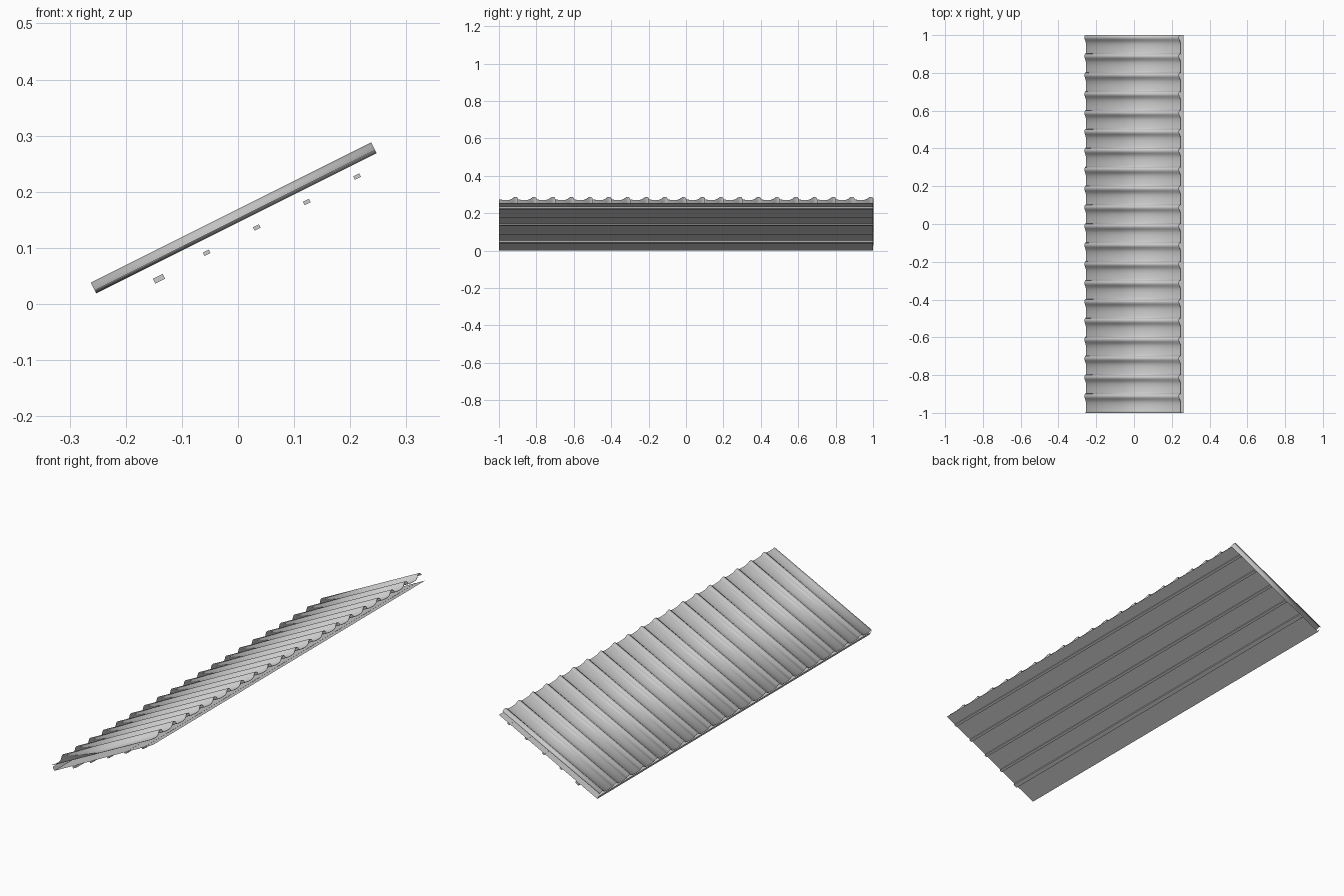
import bpy
import bmesh
from mathutils import Vector

cube = bpy.data.objects.get("Cube")
if cube:
    bpy.data.objects.remove(cube, do_unlink=True)

grey = bpy.data.materials.new("light_grey")
grey.use_nodes = True
grey.diffuse_color = (0.6, 0.6, 0.6, 1)
grey.node_tree.nodes["Principled BSDF"].inputs["Base Color"].default_value = (0.6, 0.6, 0.6, 1)

# Roof pitch: directions up the slope and out of it
UP = Vector((2, 0, 1)).normalized()
OUT = Vector((-1, 0, 2)).normalized()


def extrude_profile(name, points, direction, closed=False):
    """Sweep a line of points along a direction, capping it if closed."""
    bm = bmesh.new()
    near = [bm.verts.new(p) for p in points]
    far = [bm.verts.new(Vector(p) + direction) for p in points]
    count = len(points)
    for i in range(count if closed else count - 1):
        j = (i + 1) % count
        bm.faces.new((near[i], near[j], far[j], far[i]))
    if closed:
        bm.faces.new(near)
        bm.faces.new(far)
        bmesh.ops.recalc_face_normals(bm, faces=bm.faces)
    mesh = bpy.data.meshes.new(name)
    bm.to_mesh(mesh)
    bm.free()
    mesh.materials.append(grey)
    obj = bpy.data.objects.new(name, mesh)
    bpy.context.collection.objects.link(obj)
    return obj


# Rolled tiles: a broad trough rising to a narrow roll, repeated along the eave
ROLL = [(0, 0.25), (0.1, 0.12), (0.25, 0.03), (0.4, 0), (0.55, 0.08), (0.67, 0.3),
        (0.76, 0.7), (0.82, 0.92), (0.88, 1), (0.94, 0.92), (0.985, 0.65)]
COLUMNS = 20
pitch = 2 / COLUMNS
eave = Vector((-0.252, 0, 0.017))
section = []
for column in range(COLUMNS):
    for along, height in ROLL:
        section.append(eave + OUT * (0.002 + 0.0195 * height)
                       + Vector((0, -1 + pitch * (column + along), 0)))
section.append(section[-1] + Vector((0, pitch * 0.015, 0)) - OUT * 0.004)
tiles = extrude_profile("roof_tiles", section, UP * 0.559)
thickness = tiles.modifiers.new("thickness", 'SOLIDIFY')
thickness.thickness = 0.002
thickness.offset = -1
bpy.context.view_layer.objects.active = tiles
tiles.select_set(True)
bpy.ops.object.shade_smooth_by_angle(angle=0.6)

# Flat underlay sheet and the strip closing the eave
WIDTH = Vector((0, 2, 0))
low, high = Vector((-0.244, -1, 0)), Vector((0.262, -1, 0.2555))
extrude_profile("underlay_sheet", [low, high], WIDTH)
extrude_profile("eave_strip", [low, low + Vector((-0.005, 0, 0.009)),
                               low + Vector((-0.009, 0, 0.016))], WIDTH)


# Battens hanging under the sheet, the lowest one larger
def batten(name, x, z, length, depth):
    centre = Vector((x, -1, z))
    corners = [centre + UP * length / 2 * a + OUT * depth / 2 * b
               for a, b in ((-1, -1), (1, -1), (1, 1), (-1, 1))]
    extrude_profile(name, corners, WIDTH, closed=True)


for i in range(4):
    batten(f"batten_{i + 1}", 0.212 - 0.0893 * i, 0.227 - 0.0453 * i, 0.012, 0.0068)
batten("eave_batten", -0.141, 0.045, 0.0195, 0.0095)
